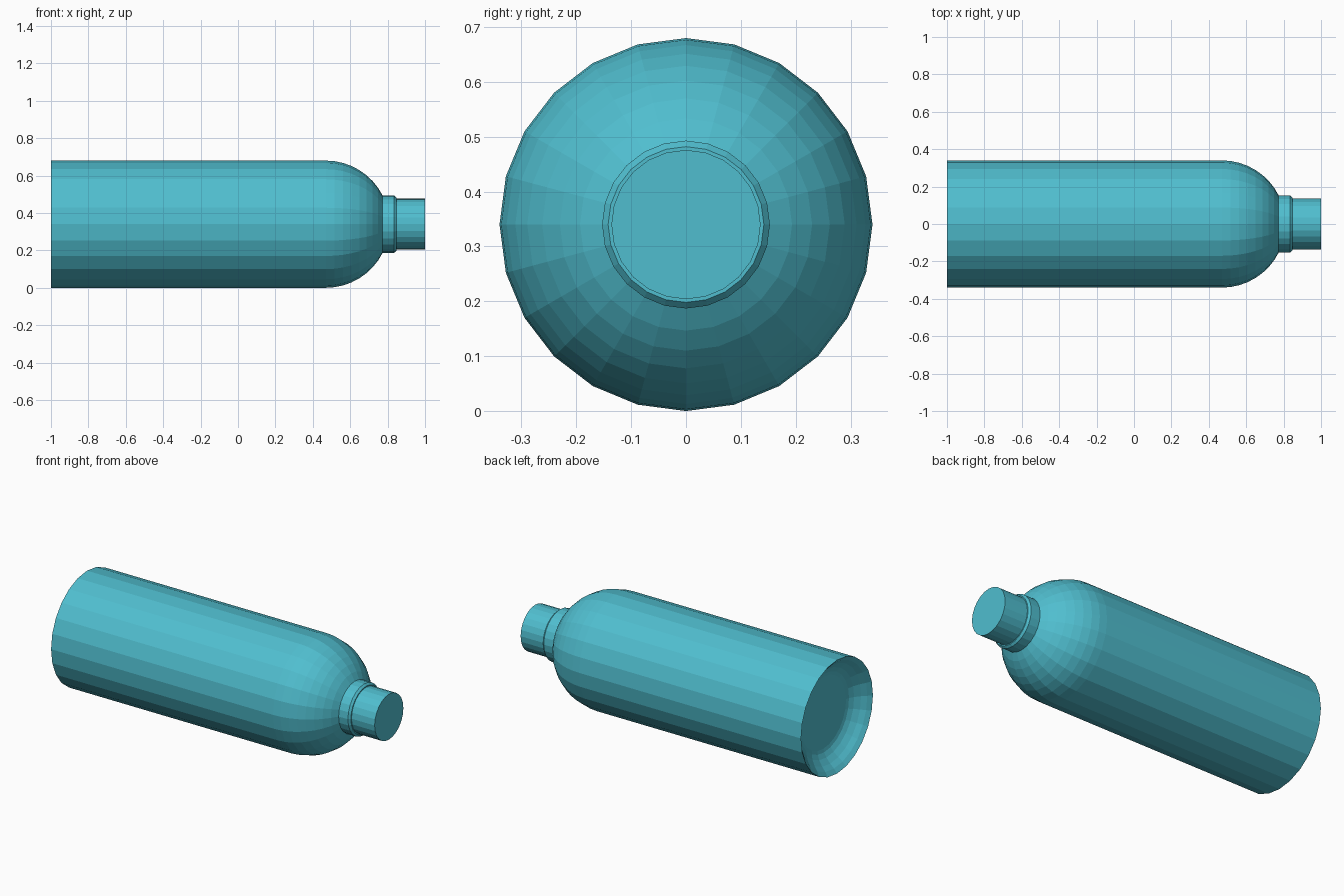
import bpy, bmesh, math

if "Cube" in bpy.data.objects:
    bpy.data.objects.remove(bpy.data.objects["Cube"])

R = 0.34          # body radius, also the height of the axis
teal = bpy.data.materials.new("teal")
teal.diffuse_color = (0.08, 0.515, 0.624, 1)
teal.use_nodes = True
teal.node_tree.nodes["Principled BSDF"].inputs["Base Color"].default_value = teal.diffuse_color


def lathe(name, profile, sides=24):
    """Revolve (x, radius) points about the bottle axis; zero radius closes an end."""
    bm = bmesh.new()
    rings = []
    for x, r in profile:
        n = 1 if r == 0 else sides
        rings.append([bm.verts.new((x, r * math.sin(2 * math.pi * i / sides),
                                    R + r * math.cos(2 * math.pi * i / sides)))
                      for i in range(n)])
    for a, b in zip(rings, rings[1:]):
        for i in range(sides):
            j = (i + 1) % sides
            if len(a) == 1:
                bm.faces.new((a[0], b[i], b[j]))
            elif len(b) == 1:
                bm.faces.new((a[i], b[0], a[j]))
            else:
                bm.faces.new((a[i], b[i], b[j], a[j]))
    bmesh.ops.recalc_face_normals(bm, faces=bm.faces)
    mesh = bpy.data.meshes.new(name)
    bm.to_mesh(mesh)
    bm.free()
    mesh.materials.append(teal)
    obj = bpy.data.objects.new(name, mesh)
    bpy.context.collection.objects.link(obj)
    return obj


# Body: dished base, straight wall, round shoulder, collar and mouth
base = [(-0.91, 0), (-0.91, 0.215), (-0.915, 0.235), (-0.93, 0.262),
        (-0.955, 0.292), (-0.98, 0.315), (-1, 0.34)]
end_angle = math.acos(0.153 / R)
shoulder = []
for k in range(9):
    a = end_angle * k / 8
    shoulder.append((0.47 + R * math.sin(a), R * math.cos(a)))
collar = [(0.835, 0.153), (0.847, 0.142), (0.847, 0)]
lathe("bottle_body", base + shoulder + collar)

# Cap on the neck
lathe("cap", [(0.83, 0), (0.83, 0.136), (1, 0.136), (1, 0)])
